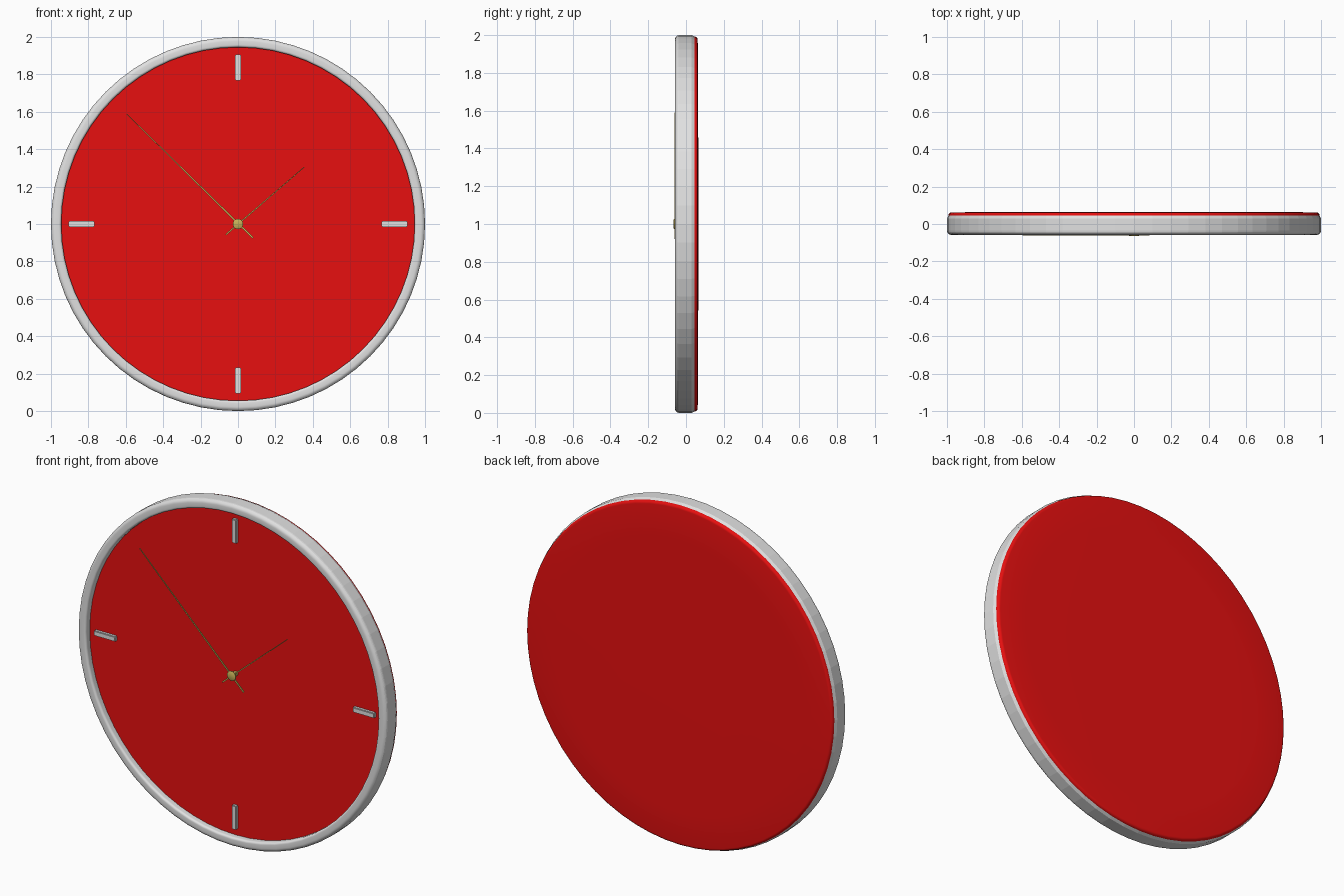
import bpy, bmesh, math
from mathutils import Matrix, Vector

cube = bpy.data.objects.get("Cube")
if cube:
    bpy.data.objects.remove(cube, do_unlink=True)


def material(name, rgb):
    m = bpy.data.materials.new(name)
    m.use_nodes = True
    m.diffuse_color = (*rgb, 1)
    bsdf = m.node_tree.nodes["Principled BSDF"]
    bsdf.inputs["Base Color"].default_value = (*rgb, 1)
    bsdf.inputs["Roughness"].default_value = 0.5
    return m


RED = material("red", (0.8, 0.005, 0.005))
SILVER = material("silver", (0.75, 0.75, 0.75))
GOLD = material("gold", (0.58, 0.45, 0.1))
CENTRE = Vector((0, 0, 1))


def finish(bm, name, mat, smooth=True):
    bmesh.ops.recalc_face_normals(bm, faces=bm.faces)
    mesh = bpy.data.meshes.new(name)
    bm.to_mesh(mesh)
    bm.free()
    mesh.materials.append(mat)
    ob = bpy.data.objects.new(name, mesh)
    ob.location = CENTRE
    bpy.context.collection.objects.link(ob)
    if smooth:
        bpy.ops.object.select_all(action="DESELECT")
        ob.select_set(True)
        bpy.context.view_layer.objects.active = ob
        bpy.ops.object.shade_smooth_by_angle(angle=math.radians(40))
    return ob


def lathe(name, profile, mat, steps=64, closed=False):
    """Turn (radius, y) points around the y axis."""
    bm = bmesh.new()
    verts = [bm.verts.new((r, y, 0)) for r, y in profile]
    edges = [bm.edges.new(p) for p in zip(verts, verts[1:])]
    if closed:
        edges.append(bm.edges.new((verts[-1], verts[0])))
    bmesh.ops.spin(bm, geom=verts + edges, cent=(0, 0, 0), axis=(0, 1, 0),
                   angle=math.tau, steps=steps)
    bmesh.ops.remove_doubles(bm, verts=bm.verts, dist=1e-5)
    return finish(bm, name, mat)


def arc(r, y, radius, start, end, n=5):
    """Rounded corner of a profile, angles in degrees."""
    angles = [math.radians(start + (end - start) * i / n) for i in range(n + 1)]
    return [(r + radius * math.cos(a), y + radius * math.sin(a)) for a in angles]


# Rim: closed ring with a rounded front lip
rim = lathe("rim", [(0.945, -0.01), (0.945, -0.045)]
            + arc(0.958, -0.045, 0.013, 180, 270)
            + arc(0.978, -0.036, 0.022, 270, 360)
            + [(1.0, 0.03), (0.992, 0.046), (0.945, 0.046)], SILVER, closed=True)
for p in rim.data.polygons:
    if math.hypot(p.center.x, p.center.z) > 0.993:
        p.use_smooth = False

# Dial and slightly domed back cover
lathe("dial", [(0, -0.02), (0.947, -0.02), (0.947, 0.0), (0, 0.0)], RED)
lathe("back_cover", [(0, 0.04), (0.992, 0.04), (0.992, 0.046)]
      + arc(0.976, 0.046, 0.016, 0, 90)
      + [(0.8, 0.064), (0.4, 0.065), (0, 0.065)], RED)

# Four hour markers with softened edges
for i, side in enumerate(("top", "right", "bottom", "left")):
    bm = bmesh.new()
    bmesh.ops.create_cube(bm, size=1)
    bmesh.ops.scale(bm, vec=(0.03, 0.022, 0.14), verts=bm.verts)
    bmesh.ops.bevel(bm, geom=bm.edges[:], offset=0.004, segments=2, affect="EDGES")
    bmesh.ops.translate(bm, vec=(0, -0.028, 0.837), verts=bm.verts)
    bmesh.ops.rotate(bm, matrix=Matrix.Rotation(-i * math.pi / 2, 3, "Y"),
                     cent=(0, 0, 0), verts=bm.verts)
    finish(bm, side + "_marker", SILVER)


# Slim tapered hands, each with a short tail behind the hub
def hand(name, tail, tip, y, wide, narrow):
    tail, tip = Vector((tail[0], y, tail[1])), Vector((tip[0], y, tip[1]))
    side = (tip - tail).cross(Vector((0, 1, 0))).normalized()
    bm = bmesh.new()
    face = bm.faces.new([bm.verts.new(p) for p in (
        tail + side * wide, tail - side * wide,
        tip - side * narrow, tip + side * narrow)])
    ext = bmesh.ops.extrude_face_region(bm, geom=[face])["geom"]
    top = [v for v in ext if isinstance(v, bmesh.types.BMVert)]
    bmesh.ops.translate(bm, vec=(0, -0.004, 0), verts=top)
    finish(bm, name, GOLD, smooth=False)


hand("minute_hand", (0.08, -0.075), (-0.595, 0.588), -0.058, 0.005, 0.002)
hand("hour_hand", (-0.065, -0.057), (0.355, 0.305), -0.048, 0.004, 0.002)

# Hub cap on a thin shaft
lathe("hub", [(0, -0.065), (0.024, -0.065), (0.028, -0.062), (0.028, -0.056),
              (0.014, -0.056), (0.014, -0.018), (0, -0.018)], GOLD, steps=24)
